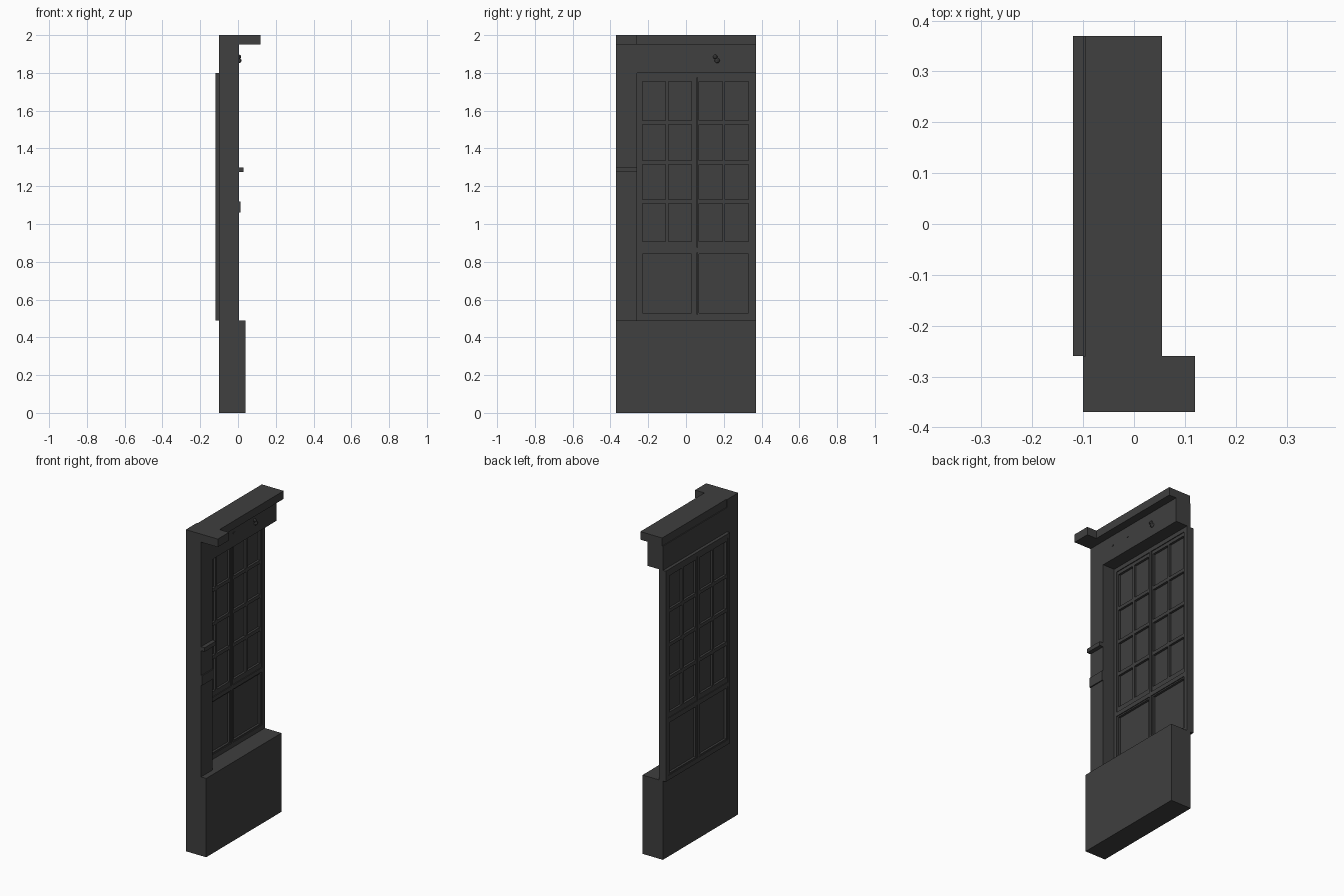
import bpy
import bmesh
from mathutils import Matrix, Vector

cube = bpy.data.objects.get("Cube")
if cube:
    bpy.data.objects.remove(cube, do_unlink=True)

mat = bpy.data.materials.new("dark_grey")
mat.use_nodes = True
GREY = (0.05, 0.05, 0.05, 1)
mat.diffuse_color = GREY
mat.node_tree.nodes["Principled BSDF"].inputs["Base Color"].default_value = GREY


def add_box(bm, x, y, z):
    """Add a box spanning the (low, high) pairs x, y and z."""
    low, high = (Vector(c) for c in zip(x, y, z))
    place = Matrix.Translation((low + high) / 2) @ Matrix.Diagonal((*(high - low), 1))
    bmesh.ops.create_cube(bm, size=1, matrix=place)


def finish(name, bm):
    mesh = bpy.data.meshes.new(name)
    bm.to_mesh(mesh)
    bm.free()
    mesh.materials.append(mat)
    obj = bpy.data.objects.new(name, mesh)
    bpy.context.collection.objects.link(obj)
    return obj


def boxes(name, *spans):
    bm = bmesh.new()
    for span in spans:
        add_box(bm, *span)
    return finish(name, bm)


def lattice(name, x, ys, zs):
    """Bars around a grid of openings; ys and zs list the opening spans
    with the outer limits first and last."""
    bm = bmesh.new()
    for y in zip(ys[::2], ys[1::2]):
        add_box(bm, x, y, (zs[0], zs[-1]))
    for y in zip(ys[1:-1:2], ys[2:-1:2]):
        for z in zip(zs[::2], zs[1::2]):
            add_box(bm, x, y, z)
    return finish(name, bm)


FRONT, JAMB, BACK = -0.37, -0.26, 0.37
WALL = (-0.10, 0.005)
SILL, HEAD, CORNICE = 0.49, 1.80, 1.95

# Wall structure around the opening
boxes("base", ((-0.10, 0.04), (FRONT, BACK), (0, SILL)))
boxes("pillar", (WALL, (FRONT, JAMB), (SILL, CORNICE)))
boxes("lintel", (WALL, (JAMB, BACK), (HEAD, CORNICE)))
boxes("cornice",
      ((-0.095, 0.055), (JAMB, BACK), (CORNICE, 2)),
      ((-0.10, 0.12), (FRONT, JAMB), (CORNICE, 2)))

# Ledge and band on the pillar
boxes("pillar_ledge", ((0, 0.03), (FRONT, JAMB), (1.275, 1.30)))
boxes("pillar_band", ((0, 0.012), (FRONT, JAMB), (1.06, 1.12)))

# Door frame, with tall window openings over square panel openings
lattice("door_frame", (-0.12, -0.075),
        (JAMB, -0.24, 0.043, 0.057, 0.343, BACK),
        (SILL, 0.52, 0.85, 0.876, 1.775, HEAD))

# Window sashes and lower panels, one of each per leaf
ROWS = (0.876, 0.907, 1.108, 1.13, 1.315, 1.336, 1.527, 1.548, 1.755, 1.775)
for side, y in (("front", -0.24), ("back", 0.06)):
    lattice(side + "_sash", (-0.116, -0.08),
            (y, y + 0.01, y + 0.132, y + 0.147, y + 0.27, y + 0.283), ROWS)
    lattice(side + "_panel_moulding", (-0.116, -0.08),
            (y, y + 0.01, y + 0.27, y + 0.283), (0.52, 0.528, 0.842, 0.85))
boxes("door_panes", ((-0.102, -0.094), (-0.25, 0.355), (0.50, 1.79)))

# Small hook and fixing studs on the lintel
hook = bmesh.new()
for y, z, radius in ((0.155, 1.885, 0.012), (0.165, 1.865, 0.014)):
    bmesh.ops.create_icosphere(hook, subdivisions=2, radius=radius,
                               matrix=Matrix.Translation((0.005, y, z)))
finish("lintel_hook", hook)
boxes("lintel_studs", *[((0, 0.008), (y, y + 0.015), (1.882, 1.89))
                        for y in (-0.185, -0.055)])
